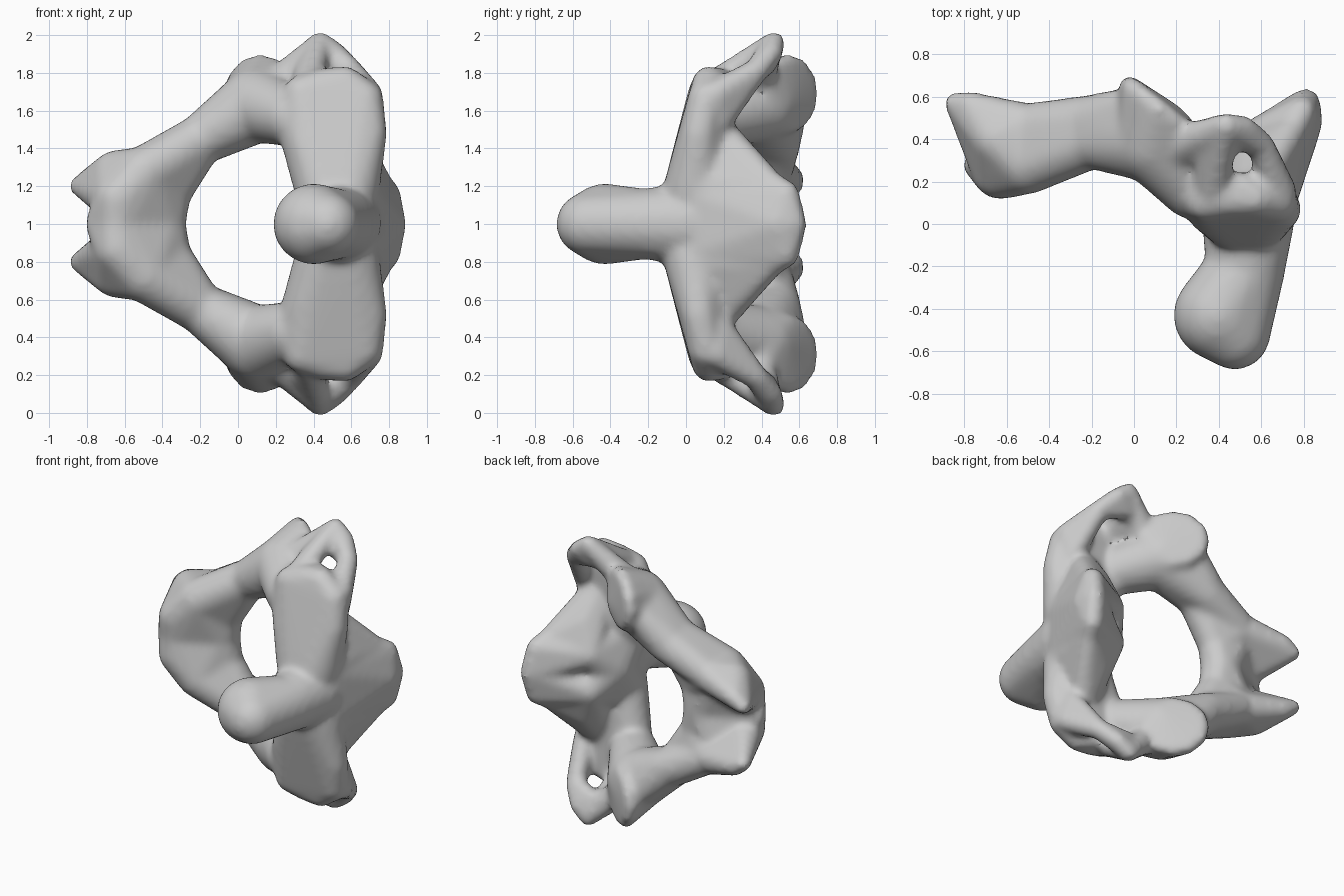
import bpy, bmesh
from math import cos, sin, tau

cube = bpy.data.objects.get("Cube")
if cube:
    bpy.data.objects.remove(cube, do_unlink=True)

bone = bpy.data.materials.new("bone grey")
bone.use_nodes = True
bone.diffuse_color = (0.6, 0.6, 0.6, 1)
bone.node_tree.nodes["Principled BSDF"].inputs["Base Color"].default_value = (0.6, 0.6, 0.6, 1)

# Directions evenly spread over a ball
ball = bmesh.new()
bmesh.ops.create_icosphere(ball, subdivisions=3, radius=1)
directions = [v.co.copy() for v in ball.verts]
ball.free()

bm = bmesh.new()


def hull(*balls):
    """Rounded solid wrapped round balls (x, y, height from mid plane, radius), and its mirror."""
    off_plane = any(h for x, y, h, r in balls)
    for side in (1, -1) if off_plane else (1,):
        verts = [bm.verts.new((x + r * d.x, y + r * d.y, 1 + side * (h + r * d.z)))
                 for x, y, h, r in balls for d in directions]
        bmesh.ops.convex_hull(bm, input=verts)


# Front knob and its shaft
shaft = (0.525, -0.22, 0, 0.187)
hull((0.40, -0.43, 0, 0.215), (0.475, -0.52, 0, 0.168), shaft)
hull(shaft, (0.54, 0.03, 0, 0.22))

# Central body
body_in, body_out = (0.47, 0.05, 0.18, 0.17), (0.58, 0.05, 0.18, 0.17)
back_in = (0.5, 0.36, 0.13, 0.09)
hull(body_in, body_out, (0.48, 0.18, 0, 0.18), back_in)

# Side wing reaching back, flat behind
wing_top = (0.75, 0.45, 0.21, 0.07)
hull((0.61, 0.1, 0.14, 0.15), (0.61, 0.1, 0, 0.15), (0.81, 0.57, 0, 0.07),
     (0.825, 0.48, 0, 0.065), (0.79, 0.53, 0.16, 0.07), wing_top, back_in)
hull(body_out, wing_top, back_in, (0.58, 0.3, 0.31, 0.1), (0.56, 0.15, 0.5, 0.1))

# Broad front plates above and below the body
hull(body_in, body_out, (0.34, 0.11, 0.69, 0.1), (0.45, 0.12, 0.74, 0.085),
     (0.57, 0.12, 0.75, 0.085), (0.67, 0.11, 0.66, 0.1), (0.695, 0.07, 0.48, 0.095),
     (0.36, 0.05, 0.42, 0.1), (0.3, 0.13, 0.58, 0.11), (0.5, 0.19, 0.77, 0.055))

# Thin outer process round the small opening
tip, elbow = (0.435, 0.465, 0.96, 0.06), (0.6, 0.37, 0.81, 0.065)
ridge = (0.52, 0.45, 0.9, 0.06)
hull(tip, ridge, elbow, (0.43, 0.43, 0.84, 0.05))
hull(elbow, (0.69, 0.15, 0.68, 0.08), (0.66, 0.18, 0.55, 0.07))
hull(tip, (0.35, 0.32, 0.82, 0.06), (0.37, 0.14, 0.73, 0.08))
hull(tip, ridge, (0.33, 0.38, 0.82, 0.055), (0.43, 0.43, 0.84, 0.05))
hull(tip, (0.33, 0.36, 0.81, 0.06), (0.2, 0.36, 0.72, 0.1))

# Arch root and rear joint face
root = (0.1, 0.39, 0.63, 0.2)
hull((0.28, 0.18, 0.57, 0.16), root)
rim = [(0.12 + 0.145 * cos(a), 0.54 - 0.115 * cos(a), 0.69 + 0.165 * sin(a), 0.045)
       for a in (tau * i / 12 for i in range(12))]
hull(root, *rim)

# Sloping arch arm
mid_front, mid_back = (-0.2, 0.39, 0.45, 0.13), (-0.2, 0.48, 0.44, 0.13)
low_front, low_back = (-0.5, 0.28, 0.27, 0.14), (-0.5, 0.46, 0.29, 0.11)
hull(root, (0.0, 0.55, 0.64, 0.1), mid_front, mid_back)
hull(mid_front, mid_back, low_front, low_back)

# Joined end of the arch with its forked tips
bend = (-0.36, 0.38, 0.16, 0.11)
keel, inner = (-0.64, 0.25, 0, 0.12), (-0.4, 0.38, 0, 0.125)
cheek = (-0.63, 0.25, 0.13, 0.135)
hull(mid_front, bend, low_front, low_back)
hull(inner, bend, low_front, keel, (-0.5, 0.4, 0.2, 0.11))
hull(keel, (-0.765, 0.28, 0, 0.045), cheek, low_front)
hull(low_front, low_back, cheek, (-0.65, 0.4, 0.27, 0.12), (-0.77, 0.56, 0.24, 0.065),
     (-0.845, 0.57, 0.2, 0.05))

# Drop the points left inside the solids
loose = [v for v in bm.verts if not v.link_faces]
bmesh.ops.delete(bm, geom=loose, context="VERTS")
bmesh.ops.recalc_face_normals(bm, faces=bm.faces)
raw = bpy.data.meshes.new("vertebra")
bm.to_mesh(raw)
bm.free()
raw.materials.append(bone)
vertebra = bpy.data.objects.new("vertebra", raw)
bpy.context.collection.objects.link(vertebra)

# Fuse and soften the parts into one bone
fuse = vertebra.modifiers.new("Fuse", "REMESH")
fuse.mode = "VOXEL"
fuse.voxel_size = 0.022
soften = vertebra.modifiers.new("Soften", "SMOOTH")
soften.factor = 0.5
soften.iterations = 8
bpy.ops.object.select_all(action="DESELECT")
vertebra.select_set(True)
bpy.context.view_layer.objects.active = vertebra
for name in ("Fuse", "Soften"):
    bpy.ops.object.modifier_apply(modifier=name)
bpy.ops.object.shade_smooth_by_angle()
